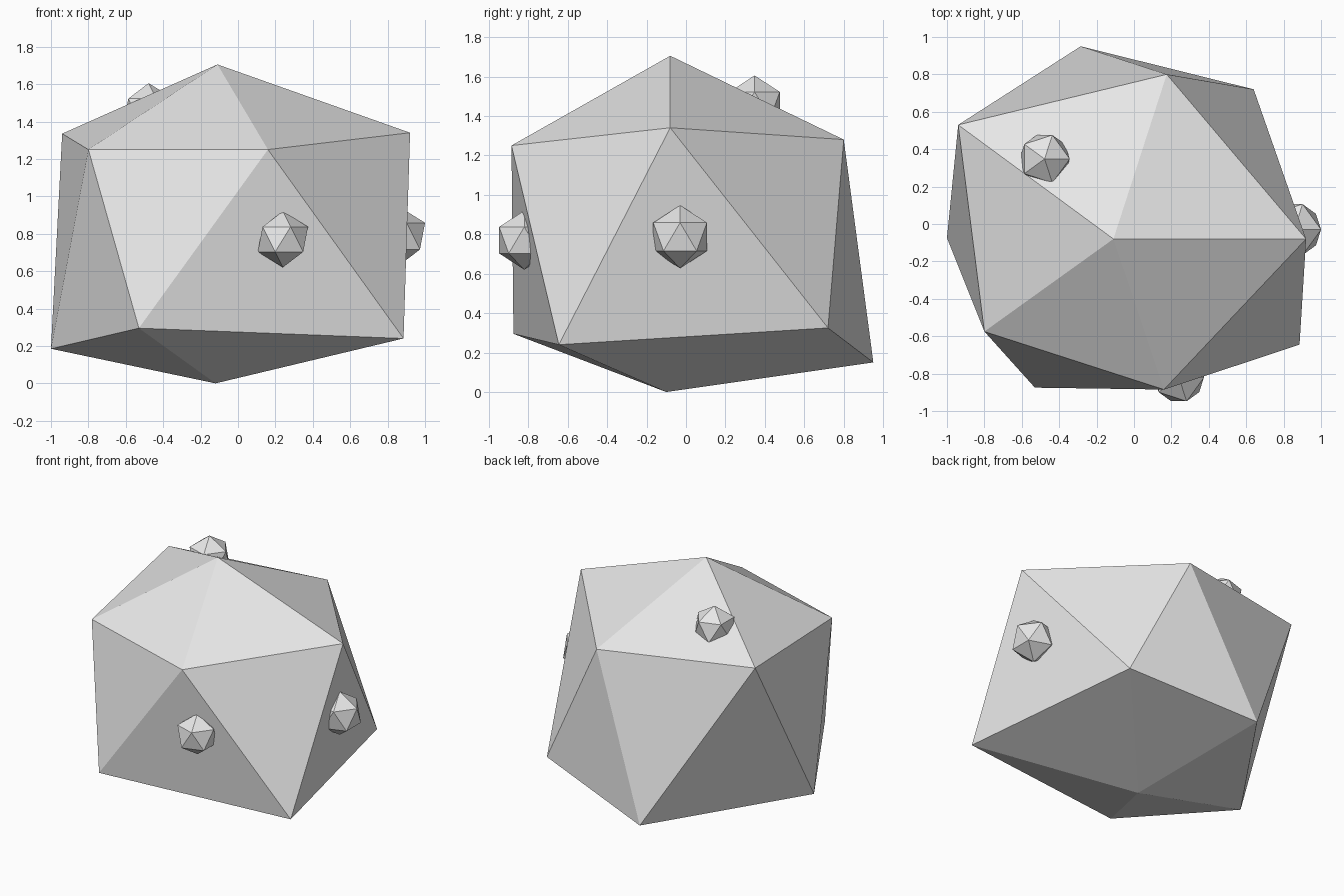
import bpy
import bmesh

cube = bpy.data.objects.get("Cube")
if cube:
    bpy.data.objects.remove(cube, do_unlink=True)

# Single plain stone colour
STONE = (0.8, 0.8, 0.8, 1.0)
stone = bpy.data.materials.new("light_grey_stone")
stone.use_nodes = True
stone.diffuse_color = STONE
stone.node_tree.nodes["Principled BSDF"].inputs["Base Color"].default_value = STONE


def add_object(name, bm, location=(0, 0, 0)):
    bmesh.ops.recalc_face_normals(bm, faces=bm.faces)
    mesh = bpy.data.meshes.new(name)
    bm.to_mesh(mesh)
    bm.free()
    mesh.materials.append(stone)
    obj = bpy.data.objects.new(name, mesh)
    obj.location = location
    bpy.context.collection.objects.link(obj)
    return obj


# Boulder: uneven twenty-sided rock, two staggered rings between two tips
top_tip = (-0.11, -0.08, 1.705)
bottom_tip = (-0.12, -0.10, 0.0)
upper_ring = [(0.16, -0.885, 1.25), (0.92, -0.08, 1.34), (0.175, 0.80, 1.28),
              (-0.94, 0.53, 1.335), (-0.80, -0.575, 1.25)]
lower_ring = [(0.885, -0.645, 0.24), (0.64, 0.72, 0.325), (-0.285, 0.95, 0.15),
              (-1.0, -0.075, 0.185), (-0.53, -0.875, 0.295)]

bm = bmesh.new()
top, bottom = bm.verts.new(top_tip), bm.verts.new(bottom_tip)
upper = [bm.verts.new(p) for p in upper_ring]
lower = [bm.verts.new(p) for p in lower_ring]
for i in range(5):
    j = (i + 1) % 5
    bm.faces.new((top, upper[i], upper[j]))
    bm.faces.new((upper[i], lower[i], upper[j]))
    bm.faces.new((upper[j], lower[i], lower[j]))
    bm.faces.new((bottom, lower[j], lower[i]))
add_object("boulder", bm)

# Small faceted pebbles half sunk into the boulder
pebbles = {
    "front_pebble": ((0.24, -0.82, 0.77), 0.15),
    "left_pebble": ((0.857, -0.03, 0.787), 0.16),
    "top_pebble": ((-0.478, 0.348, 1.455), 0.15),
}
for name, (location, radius) in pebbles.items():
    bm = bmesh.new()
    bmesh.ops.create_icosphere(bm, subdivisions=1, radius=radius)
    add_object(name, bm, location)
